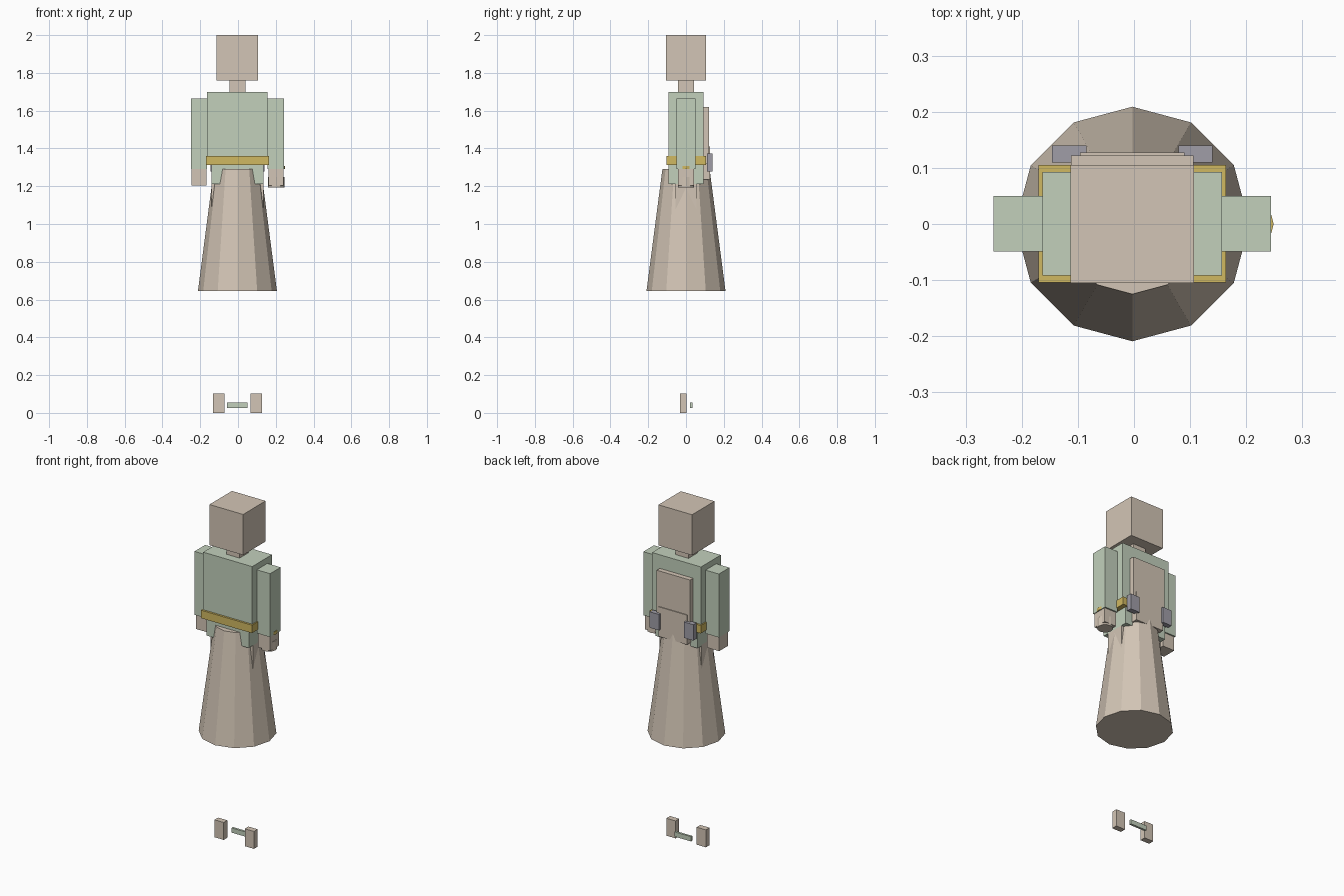
import bpy
import bmesh
import math
from mathutils import Matrix, Vector

if "Cube" in bpy.data.objects:
    bpy.data.objects.remove(bpy.data.objects["Cube"], do_unlink=True)

CX = -0.003  # symmetry plane of the figure


def material(name, colour):
    mat = bpy.data.materials.new(name)
    mat.use_nodes = True
    rgba = (*colour, 1.0)
    mat.diffuse_color = rgba
    mat.node_tree.nodes["Principled BSDF"].inputs["Base Color"].default_value = rgba
    return mat


beige = material("beige", (0.65, 0.56, 0.465))
green = material("pale_green", (0.54, 0.63, 0.50))
gold = material("gold", (0.63, 0.48, 0.12))
grey = material("grey", (0.35, 0.34, 0.39))


def finish(name, bm, mat):
    mesh = bpy.data.meshes.new(name)
    bm.to_mesh(mesh)
    bm.free()
    mesh.materials.append(mat)
    obj = bpy.data.objects.new(name, mesh)
    bpy.context.collection.objects.link(obj)
    return obj


def box(name, mat, x, y, z):
    """Box from (min, max) ranges; x is measured from the symmetry plane."""
    low, high = Vector((x[0], y[0], z[0])), Vector((x[1], y[1], z[1]))
    move = Matrix.Translation((low + high) / 2 + Vector((CX, 0, 0)))
    bm = bmesh.new()
    bmesh.ops.create_cube(bm, size=1, matrix=move @ Matrix.Diagonal((*(high - low), 1)))
    return finish(name, bm, mat)


def pair(name, mat, x, y, z):
    box("left_" + name, mat, x, y, z)
    box("right_" + name, mat, (-x[1], -x[0]), y, z)


def cone(name, mat, r_bottom, r_top, x, z, sides=12):
    """Upright faceted cone or cylinder with a corner facing the front."""
    bm = bmesh.new()
    move = Matrix.Translation((x + CX, 0, (z[0] + z[1]) / 2))
    bmesh.ops.create_cone(bm, cap_ends=True, segments=sides, radius1=r_bottom,
                          radius2=r_top, depth=z[1] - z[0], matrix=move)
    return finish(name, bm, mat)


# Head and neck
box("head", beige, (-0.11, 0.11), (-0.105, 0.105), (1.76, 2.0))
box("neck", beige, (-0.043, 0.043), (-0.042, 0.042), (1.69, 1.77))

# Body, belt and hips
box("torso", green, (-0.16, 0.16), (-0.092, 0.093), (1.32, 1.70))
box("belt", gold, (-0.167, 0.167), (-0.104, 0.105), (1.313, 1.36))
box("hips", green, (-0.138, 0.138), (-0.092, 0.092), (1.213, 1.33))

# Arms and hands
pair("arm", green, (0.16, 0.247), (-0.049, 0.05), (1.29, 1.665))
pair("hand", beige, (0.164, 0.243), (-0.042, 0.042), (1.205, 1.30))
cone("left_palm", beige, 0.043, 0.043, 0.205, (1.194, 1.25))
cone("left_bracelet", gold, 0.047, 0.047, 0.205, (1.29, 1.308))

# Skirt, with the upper legs showing through its sides
cone("skirt", beige, 0.209, 0.125, 0, (0.646, 1.29))
pair("leg", beige, (0.01, 0.138), (-0.055, 0.055), (0.80, 1.22))

# Backpack
box("backpack_plate", beige, (-0.109, 0.109), (0.09, 0.122), (1.32, 1.62))
box("backpack_pouch", beige, (-0.093, 0.093), (0.09, 0.127), (1.235, 1.41))
pair("side_pouch", grey, (0.082, 0.143), (0.11, 0.14), (1.278, 1.372))

# Shoes and the bar between them
pair("shoe", beige, (0.069, 0.129), (-0.031, 0.003), (0, 0.103))
box("shoe_bar", green, (-0.054, 0.054), (0.022, 0.035), (0.027, 0.055))
